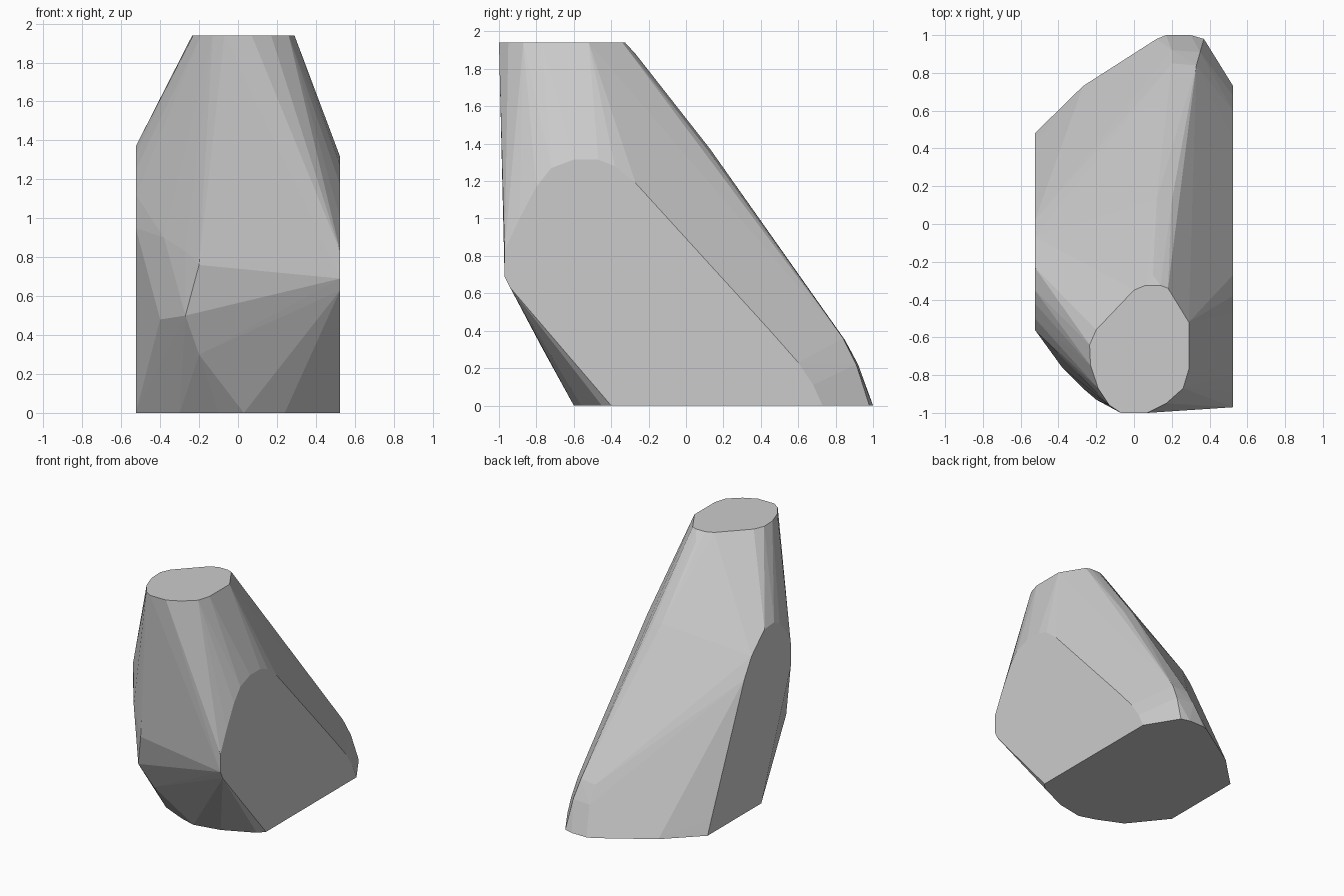
import bpy, bmesh, math

if "Cube" in bpy.data.objects:
    bpy.data.objects.remove(bpy.data.objects["Cube"])

# Flat cut faces of the stone, each as an outline in its own plane
top_cut = [(-.07, -1), (.07, -1), (.17, -.95), (.26, -.87), (.29, -.77), (.29, -.52),
           (.18, -.34), (.14, -.325), (.06, -.325), (0, -.35), (-.1, -.46),
           (-.2, -.56), (-.235, -.64), (-.23, -.75), (-.19, -.87), (-.13, -.96)]
base_cut = [(.37, .98), (.3, 1), (.17, 1), (.12, .98), (-.27, .73),
            (-.3, -.47), (-.1, -.56), (.03, -.6), (.24, -.56), (.48, -.45)]
right_cut = [(-.4, 0), (-.94, .63), (-.97, .69), (-.97, .83), (-.89, 1.0), (-.8, 1.17),
             (-.72, 1.27), (-.6, 1.315), (-.47, 1.315), (-.38, 1.28), (-.27, 1.19),
             (.45, .4), (.6, .23), (.68, .11), (.73, 0)]
left_cut = [(-.19, 0), (-.56, .95), (-.56, 1.12), (-.5, 1.25), (-.42, 1.33), (-.35, 1.37),
            (-.23, 1.36), (-.07, 1.21), (.02, 1.06), (.43, .12), (.48, 0)]

# Rounded corners between the cuts
front_knobs = [(-.27, -.87, .83), (-.27, -.86, .5), (-.2, -.93, .76), (-.2, -.765, .3),
               (-.38, -.76, .9), (-.4, -.68, .48)]
rear_knobs = [(.1, -.27, 1.88), (.12, .13, 1.37), (.2, .12, 1.36), (.33, .84, .36),
              (.2, .85, .35), (.2, .92, .22), (.35, .91, .22)]

points = ([(x, y, 1.94) for x, y in top_cut] + [(x, y, 0) for x, y in base_cut]
          + [(.525, y, z) for y, z in right_cut] + [(-.525, y, z) for y, z in left_cut]
          + front_knobs + rear_knobs)

# Wrap everything in a convex faceted skin
bm = bmesh.new()
for p in points:
    bm.verts.new(p)
hull = bmesh.ops.convex_hull(bm, input=bm.verts[:])
loose = [v for v in bm.verts if not v.link_faces]
bmesh.ops.delete(bm, geom=loose, context='VERTS')
bmesh.ops.dissolve_limit(bm, angle_limit=math.radians(0.5), verts=bm.verts[:], edges=bm.edges[:])
bmesh.ops.recalc_face_normals(bm, faces=bm.faces[:])

mesh = bpy.data.meshes.new("faceted_rock")
bm.to_mesh(mesh)
bm.free()
rock = bpy.data.objects.new("faceted_rock", mesh)
bpy.context.collection.objects.link(rock)
